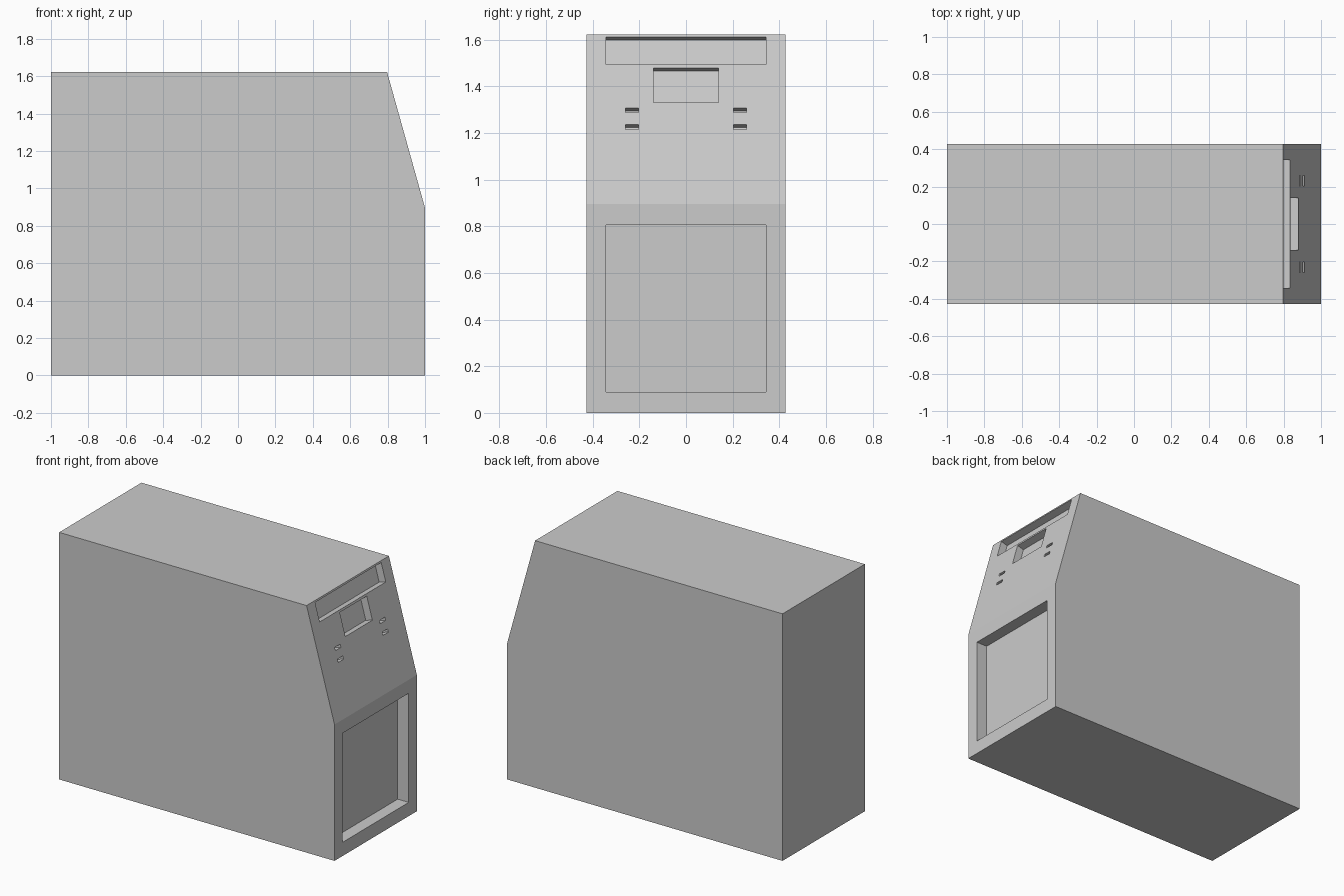
import bpy
import bmesh
from mathutils import Vector

if "Cube" in bpy.data.objects:
    bpy.data.objects.remove(bpy.data.objects["Cube"])

HALF_W = 0.427


def prism(name, profile, y0, y1):
    """Extrude an (x, z) profile along y."""
    bm = bmesh.new()
    face = bm.faces.new([bm.verts.new((x, y0, z)) for x, z in profile])
    out = bmesh.ops.extrude_face_region(bm, geom=[face])
    verts = [v for v in out["geom"] if isinstance(v, bmesh.types.BMVert)]
    bmesh.ops.translate(bm, verts=verts, vec=(0, y1 - y0, 0))
    bmesh.ops.recalc_face_normals(bm, faces=bm.faces)
    mesh = bpy.data.meshes.new(name)
    bm.to_mesh(mesh)
    bm.free()
    obj = bpy.data.objects.new(name, mesh)
    bpy.context.collection.objects.link(obj)
    return obj


# Cabinet body with a sloped upper front panel
LOW, HIGH = Vector((1.0, 0.895)), Vector((0.797, 1.622))
body = prism("cabinet_body", [(-1, 0), (1, 0), LOW, HIGH, (-1, 1.622)], -HALF_W, HALF_W)
slope = (HIGH - LOW).normalized()
slope_normal = Vector((slope.y, -slope.x))


def on_slope(z):
    return LOW.lerp(HIGH, (z - LOW.y) / (HIGH.y - LOW.y))


def cut(name, bottom, top, normal, depth, y0, y1):
    """Sink a rectangular recess into the body, square to its panel."""
    profile = [bottom - normal * depth, bottom + normal * 0.05,
               top + normal * 0.05, top - normal * depth]
    cutter = prism(name, profile, y0, y1)
    cutter.hide_render = True
    mod = body.modifiers.new(name, "BOOLEAN")
    mod.operation = "DIFFERENCE"
    mod.solver = "EXACT"
    mod.object = cutter
    bpy.context.view_layer.objects.active = body
    bpy.ops.object.modifier_apply(modifier=mod.name)
    bpy.data.objects.remove(cutter)


# Large lower panel recess
cut("lower_recess", Vector((1, 0.09)), Vector((1, 0.806)), Vector((1, 0)), 0.08, -0.343, 0.343)

# Wide display recess and small screen recess on the slope
for name, z0, z1, half in (("display_recess", 1.492, 1.611, 0.343),
                           ("screen_recess", 1.331, 1.478, 0.14)):
    cut(name, on_slope(z0), on_slope(z1), slope_normal, 0.05, -half, half)

# Two pairs of small slots
for z0, z1 in ((1.287, 1.307), (1.215, 1.236)):
    for y in (-0.232, 0.232):
        cut("slot", on_slope(z0), on_slope(z1), slope_normal, 0.05, y - 0.028, y + 0.028)
